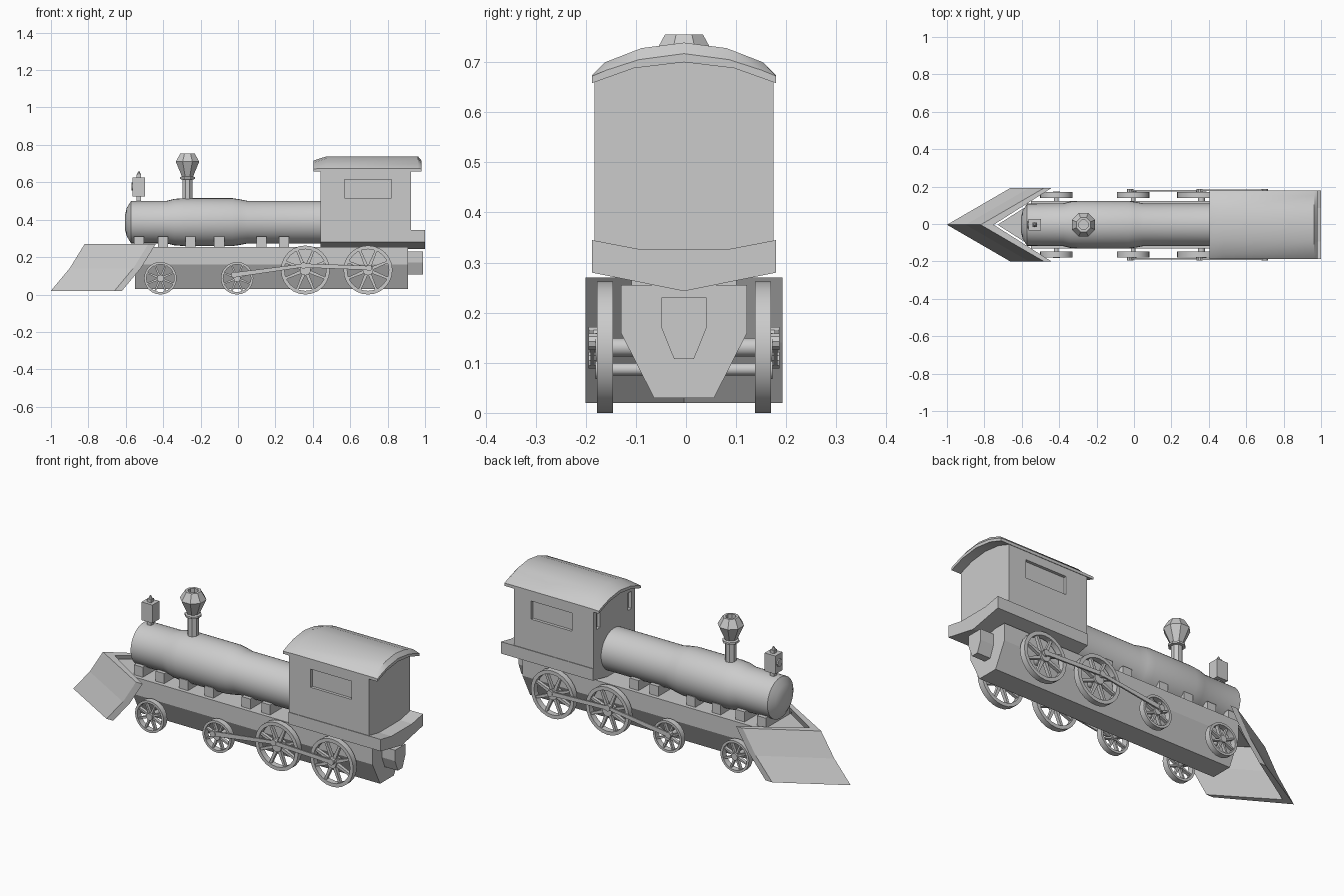
import bpy, bmesh
from math import sin, cos, pi
from mathutils import Vector

if "Cube" in bpy.data.objects:
    bpy.data.objects.remove(bpy.data.objects["Cube"])

Y0 = -0.004  # whole model sits a hair off the centre line


def loft(bm, rings, close=False):
    """Skin a list of equal-length point rings; cap the ends or close the loop."""
    vs = [[bm.verts.new(p) for p in r] for r in rings]
    n = len(vs[0])
    pairs = list(zip(vs, vs[1:])) + ([(vs[-1], vs[0])] if close else [])
    for a, b in pairs:
        for i in range(n):
            j = (i + 1) % n
            bm.faces.new((a[i], a[j], b[j], b[i]))
    if not close:
        bm.faces.new(vs[0])
        bm.faces.new(vs[-1])


def finish(name, bm, smooth=False):
    bmesh.ops.recalc_face_normals(bm, faces=bm.faces)
    me = bpy.data.meshes.new(name)
    bm.to_mesh(me)
    bm.free()
    ob = bpy.data.objects.new(name, me)
    bpy.context.collection.objects.link(ob)
    ob.location.y = Y0
    if smooth:
        bpy.ops.object.select_all(action='DESELECT')
        ob.select_set(True)
        bpy.context.view_layer.objects.active = ob
        bpy.ops.object.shade_smooth_by_angle(angle=0.6)
    return ob


def solid(name, rings, close=False, smooth=False):
    bm = bmesh.new()
    loft(bm, rings, close)
    return finish(name, bm, smooth)


def section(x, pts):
    return [(x, y, z) for y, z in pts]


def prism(name, x0, x1, pts):
    return solid(name, [section(x0, pts), section(x1, pts)])


def box(name, x0, x1, y0, y1, z0, z1):
    return prism(name, x0, x1, [(y0, z0), (y1, z0), (y1, z1), (y0, z1)])


def circle(c, r, axis, n, turn=0.0):
    out = []
    for i in range(n):
        a = 2 * pi * i / n + turn
        u, v = r * cos(a), r * sin(a)
        d = {'x': (0, u, v), 'y': (u, 0, v), 'z': (u, v, 0)}[axis]
        out.append(Vector(c) + Vector(d))
    return out


def bar(bm, p, q, y0, y1, w0, w1):
    """Flat tapered bar in the xz plane from p to q."""
    p, q = Vector(p), Vector(q)
    d = (q - p).normalized()
    s = Vector((-d.y, d.x))
    def ring(c, w):
        a, b = c + s * w, c - s * w
        return [(a.x, y0, a.y), (b.x, y0, b.y), (b.x, y1, b.y), (a.x, y1, a.y)]
    loft(bm, [ring(p, w0), ring(q, w1)])


# Frame with tapered underside, front deck and rear coupler
prism("frame", -0.55, 0.91, [(-.126, .255), (-.126, .16), (-.06, .03),
                             (.06, .03), (.126, .16), (.126, .255)])
solid("front_deck", [[(-.54, -.12, z), (-.54, .12, z), (-.73, 0, z)] for z in (.235, .255)])
prism("coupler", 0.90, 0.99, [(-.045, .23), (-.045, .17), (-.02, .108),
                              (.02, .108), (.045, .17), (.045, .23)])

# Wedge-shaped plough, a thick V plate
def plough_ring(y, dx, back):
    return [(-1 + dx, y, .02), (-.90 + dx, y, .14), (-.82 + dx, y, .27),
            (-.82 + dx + back, y, .27), (-.90 + dx + back, y, .14), (-1 + dx + back, y, .02)]
solid("plough", [plough_ring(-.197, .34, .04), plough_ring(0, 0, .07),
                 plough_ring(.197, .34, .04)])

# Boiler
ZB = 0.387
solid("boiler", [circle((x, 0, ZB), r, 'x', 32) for x, r in (
    (-.605, .035), (-.595, .075), (-.572, .113), (-.38, .114), (-.34, .124), (-.29, .128),
    (-.03, .128), (.01, .122), (.05, .114), (.46, .114))], smooth=True)
for i, x in enumerate((-.53, -.40, -.255, -.10, .125, .245)):
    box(f"boiler_saddle_{i + 1}", x - .027, x + .027, -.105, .105, .25, .31)

# Chimney: octagonal, hollow top
def oct_ring(r, z):
    return circle((-.27, 0, z), r / cos(pi / 8), 'z', 8, pi / 8)
solid("chimney", [oct_ring(r, z) for r, z in (
    (.027, .49), (.027, .615), (.040, .617), (.040, .628), (.030, .632), (.0625, .71),
    (.038, .755), (.025, .755), (.025, .69))])

# Headlamp
box("lamp_post", -.542, -.518, -.012, .012, .48, .53)
box("lamp_body", -.563, -.497, -.03, .03, .525, .625)
box("lamp_cap", -.542, -.518, -.012, .012, .62, .642)
solid("lamp_finial", [circle((-.53, 0, z), r, 'z', 8) for z, r in ((.64, .012), (.658, .004))])
solid("lamp_lens", [circle((x, 0, .578), .021, 'x', 12) for x in (-.57, -.55)])

# Cab with recessed windows and rear platform
cab = prism("cab", 0.44, 0.925, [(-.179, .30), (.179, .30), (.179, .665), (.10, .69),
                                 (0, .70), (-.10, .69), (-.179, .665)])
cuts = []
for s in (-1, 1):
    ya, yb = sorted((s * .163, s * .25))
    cuts.append(box("side_window_cutter", .57, .82, ya, yb, .515, .615))
    ya, yb = sorted((s * .122, s * .152))
    cuts.append(box("front_window_cutter", .40, .458, ya, yb, .55, .645))
for c in cuts:
    c.hide_render = True
    m = cab.modifiers.new("window", 'BOOLEAN')
    m.object, m.operation, m.solver = c, 'DIFFERENCE', 'EXACT'
    bpy.context.view_layer.objects.active = cab
    bpy.ops.object.modifier_apply(modifier=m.name)
    bpy.data.objects.remove(c)
prism("cab_platform", 0.44, 1.0, [(-.184, .345), (-.09, .327), (.09, .327), (.184, .345),
                                  (.184, .28), (0, .243), (-.184, .28)])

# Arched roof with chamfered ends
def roof_ring(x, outer):
    inner = [(-.184, .658), (-.10, .688), (0, .70), (.10, .688), (.184, .658)]
    return section(x, outer + inner[::-1])
low = [(-.184, .672), (-.155, .684), (-.09, .705), (0, .717), (.09, .705), (.155, .684), (.184, .672)]
high = [(-.184, .674), (-.157, .70), (-.085, .728), (0, .739), (.085, .728), (.157, .70), (.184, .674)]
solid("cab_roof", [roof_ring(.405, low), roof_ring(.475, high),
                   roof_ring(.962, high), roof_ring(.98, low)], smooth=True)

# Spoked wheels on axles
WHEELS = [(-.415, .087), (-.005, .087), (.36, .131), (.695, .131)]
for i, (x, r) in enumerate(WHEELS):
    solid(f"axle_{i + 1}", [circle((x, y, r), r * .14, 'y', 12) for y in (-.16, .16)], smooth=True)
    for side, s in (("near", -1), ("far", 1)):
        bm = bmesh.new()
        t = r * .15
        loft(bm, [circle((x, s * y, r), rr, 'y', 24) for rr, y in (
            (r, .142), (r, .174), (r - t, .174), (r - t, .142))], close=True)
        loft(bm, [circle((x, s * y, r), r * .22, 'y', 12) for y in (.143, .177)])
        for k in range(8):
            a = 2 * pi * k / 8 + pi / 8
            d = Vector((cos(a), sin(a)))
            c = Vector((x, r))
            bar(bm, c + d * r * .15, c + d * r * .9, s * .15, s * .168, r * .07, r * .045)
        finish(f"{side}_wheel_{i + 1}", bm, smooth=True)

# Connecting rods and crank pins
PINS = [(-.02, .105), (.35, .155), (.70, .142)]
for side, s in (("near", -1), ("far", 1)):
    bm = bmesh.new()
    bar(bm, PINS[0], PINS[1], s * .179, s * .187, .013, .009)
    bar(bm, PINS[1], PINS[2], s * .181, s * .189, .011, .011)
    finish(f"{side}_drive_rods", bm)
    for i, (x, z) in enumerate(PINS):
        solid(f"{side}_crank_pin_{i + 1}",
              [circle((x, s * y, z), .017, 'y', 10) for y in (.165, .191)])
